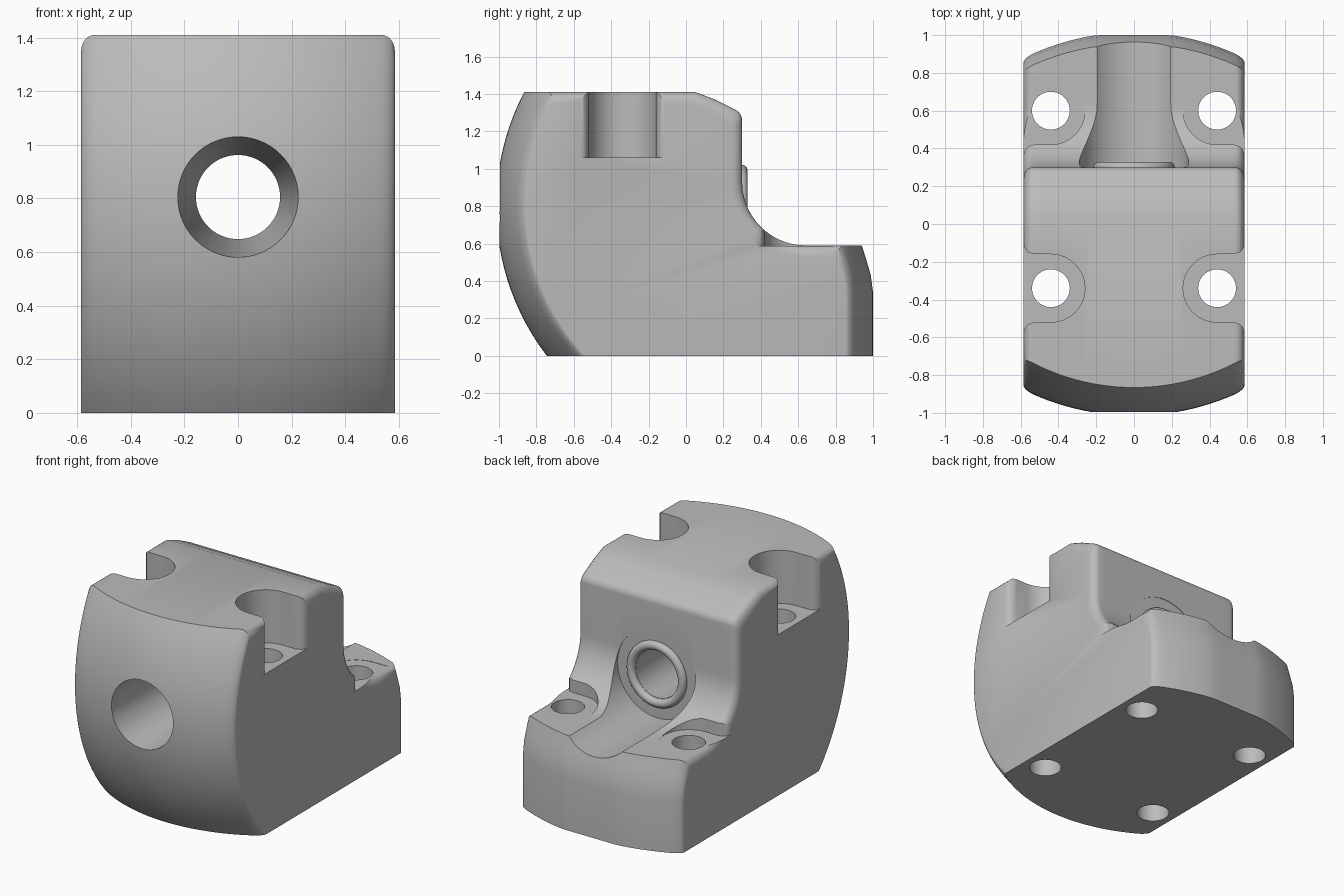
import bpy, bmesh
from math import sqrt, pi, cos, sin, radians
from mathutils import Matrix

cube = bpy.data.objects.get("Cube")
if cube:
    bpy.data.objects.remove(cube, do_unlink=True)

grey = bpy.data.materials.new("plain grey")
grey.use_nodes = True
GREY = (0.5, 0.5, 0.5, 1)
grey.diffuse_color = GREY
grey.node_tree.nodes["Principled BSDF"].inputs["Base Color"].default_value = GREY

HALF = 0.585    # half width
R = 1.32        # radius of the domed ends
AXIS = 0.805    # height of the bore
FILLET = 0.06


def finish(name, bm):
    bmesh.ops.recalc_face_normals(bm, faces=bm.faces)
    mesh = bpy.data.meshes.new(name)
    bm.to_mesh(mesh)
    bm.free()
    mesh.materials.append(grey)
    ob = bpy.data.objects.new(name, mesh)
    bpy.context.collection.objects.link(ob)
    return ob


def loft(name, rings):
    """Skin equal-length rings and cap both ends."""
    bm = bmesh.new()
    rows = [[bm.verts.new(p) for p in ring] for ring in rings]
    n = len(rows[0])
    for a, b in zip(rows, rows[1:]):
        for i in range(n):
            j = (i + 1) % n
            bm.faces.new((a[i], a[j], b[j], b[i]))
    bm.faces.new(rows[0])
    bm.faces.new(rows[-1])
    bmesh.ops.triangulate(bm, faces=[f for f in bm.faces if len(f.verts) == 4])
    return finish(name, bm)


def rod(name, r1, r2, start, end, axis, x=0, y=0):
    """Cylinder or cone along y (at bore height) or z."""
    bm = bmesh.new()
    bmesh.ops.create_cone(bm, cap_ends=True, segments=64, radius1=r1, radius2=r2, depth=end - start)
    mid = (start + end) / 2
    if axis == "Y":
        m = Matrix.Translation((x, mid, AXIS)) @ Matrix.Rotation(-pi / 2, 4, "X")
    else:
        m = Matrix.Translation((x, y, mid))
    bm.transform(m)
    return finish(name, bm)


def section(x, d):
    """Side profile at x, inset by d for the side fillet."""
    top, ledge, wall = 1.41 - d, 0.59 - d, 0.30 - d
    pts = []
    # domed front
    for i in range(25):
        z = top * i / 24
        pts.append((x, 0.305 - sqrt(R * R - x * x - (z - 0.8) ** 2) + 0.4 * d, z))
    # sloped roof and rounded brow
    pts += [(x, 0.05 - 0.3 * d, top), (x, 0.15 - 0.6 * d, 1.372 - d)]
    for i in range(7):
        a = radians(65 - 65 * i / 6)
        pts.append((x, wall - 0.06 + 0.06 * cos(a), 1.26 - d + 0.06 * sin(a)))
    # concave sweep down to the ledge
    for i in range(15):
        a = pi / 2 * i / 14
        pts.append((x, 0.64 - (0.34 + d) * cos(a), 0.93 - (0.34 + d) * sin(a)))
    # curved back
    back = min(1, 1.015 - R + sqrt(R * R - x * x)) - 0.4 * d
    pts += [(x, back - 0.06, ledge), (x, back - 0.035, 0.51 - 0.5 * d),
            (x, back - 0.012, 0.43), (x, back, 0.34), (x, back, 0)]
    return pts


# Main block
stations = [(-0.535 + 1.07 * i / 24, 0) for i in range(25)]
rim = []
for i in range(1, 7):
    a = pi / 2 * i / 6
    rim.append((HALF - 0.05 + 0.05 * sin(a), FILLET * (1 - cos(a))))
stations = [(-x, d) for x, d in reversed(rim)] + stations + rim
body = loft("main_block", [section(x, d) for x, d in stations])

# Bolt pockets, open to the sides with flared mouths
cutters = []


def pocket(side, y, floor):
    half = [(0.44 - 0.18 * sin(a), 0.18 * cos(a)) for a in [pi / 2 * i / 12 for i in range(13)]]
    flare = [(0.70, 0.23), (0.585, 0.23), (0.575, 0.205), (0.56, 0.19), (0.53, 0.18)]
    upper = flare + half
    outline = upper + [(px, -py) for px, py in reversed(upper[:-1])]
    return loft("pocket_cutter", [[(side * px, y + py, z) for px, py in outline] for z in (floor, 1.6)])


for side in (-1, 1):
    for y, floor in ((-0.34, 1.06), (0.60, 0.588)):
        cutters.append(pocket(side, y, floor))
        cutters.append(rod("bolt_hole_cutter", 0.1, 0.1, -0.2, 1.5, "Z", side * 0.44, y))

# Rear channel and tapered bore
cutters.append(rod("channel_cutter", 0.29, 0.29, 0.297, 1.3, "Y"))
cutters.append(rod("bore_cutter", 0.230, 0.141, -1.1, 0.6, "Y"))

bpy.context.view_layer.objects.active = body
for c in cutters:
    mod = body.modifiers.new("cut", "BOOLEAN")
    mod.operation = "DIFFERENCE"
    mod.solver = "EXACT"
    mod.object = c
    bpy.ops.object.modifier_apply(modifier=mod.name)
    bpy.data.objects.remove(c, do_unlink=True)

# Rounded collar around the bore exit
bpy.ops.mesh.primitive_torus_add(major_radius=0.187, minor_radius=0.029, major_segments=64,
                                 minor_segments=16, location=(0, 0.30, AXIS), rotation=(pi / 2, 0, 0))
collar = bpy.context.object
collar.name = "bore_collar"
collar.data.materials.append(grey)

for ob in (body, collar):
    bpy.ops.object.select_all(action="DESELECT")
    ob.select_set(True)
    bpy.context.view_layer.objects.active = ob
    bpy.ops.object.shade_smooth_by_angle(angle=radians(32))
